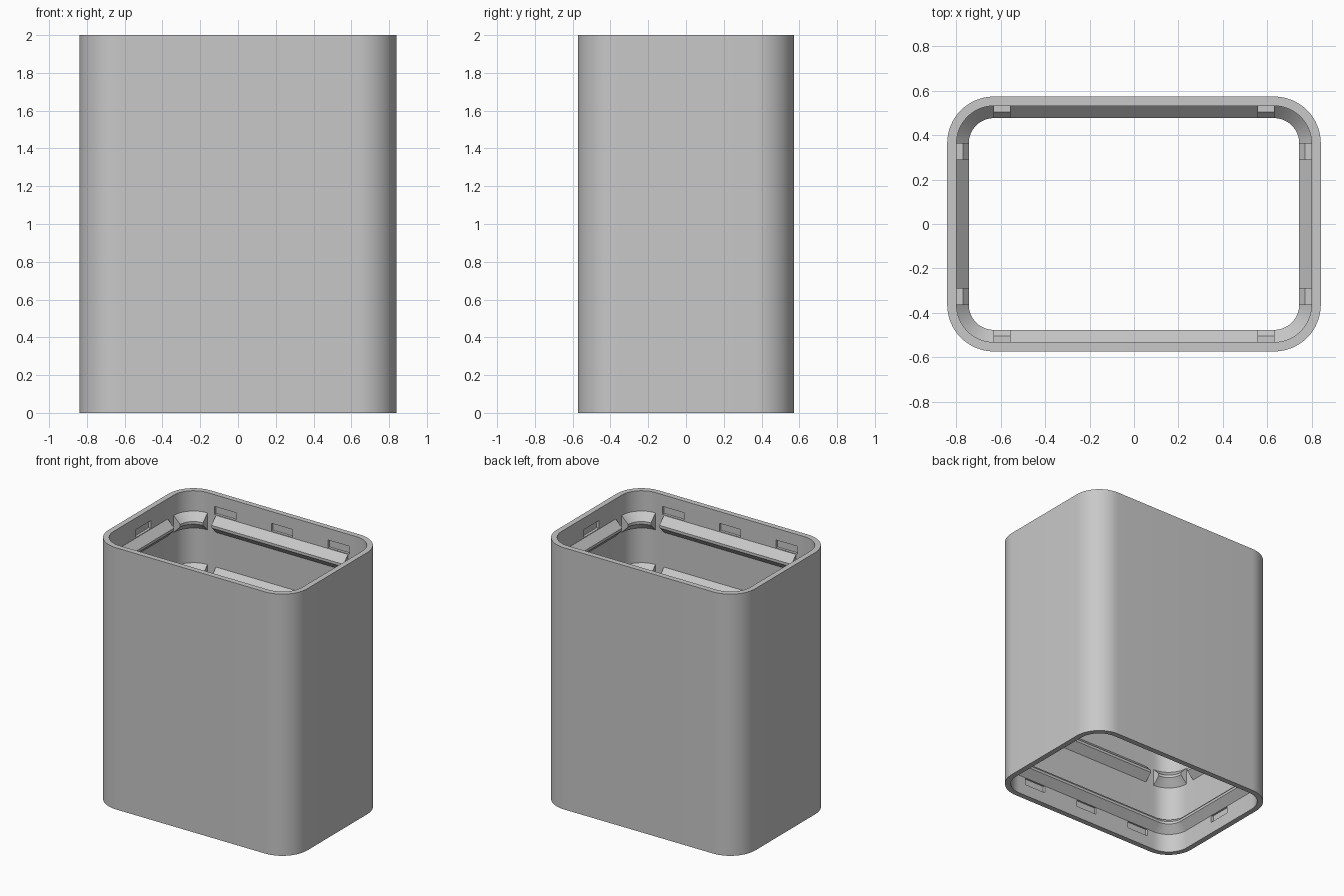
import bpy, bmesh, math
from mathutils import Vector

if "Cube" in bpy.data.objects:
    bpy.data.objects.remove(bpy.data.objects["Cube"])

HX, HY, R, H = 0.84, 0.573, 0.21, 2.0   # half sizes, corner radius, height
WALL, STEPS = 0.042, 16

grey = bpy.data.materials.new("light grey")
grey.diffuse_color = (0.58, 0.58, 0.58, 1)
grey.use_nodes = True
grey.node_tree.nodes["Principled BSDF"].inputs["Base Color"].default_value = grey.diffuse_color


def corner(k):
    """Points (base, outward normal) along rounded corner k."""
    sx, sy = ((1, 1), (-1, 1), (-1, -1), (1, -1))[k]
    c = Vector((sx * (HX - R), sy * (HY - R), 0))
    pts = []
    for i in range(STEPS + 1):
        a = math.pi / 2 * (k + i / STEPS)
        n = Vector((math.cos(a), math.sin(a), 0))
        pts.append((c + n * R, n))
    return pts


def side(k, gap):
    """Two points of the straight side that follows corner k."""
    a, n = corner(k)[-1]
    b = corner((k + 1) % 4)[0][0]
    d = (b - a).normalized() * gap
    return [(a + d, n), (b - d, n)]


FULL = [p for k in range(4) for p in corner(k)]


def sweep(bm, path, profile, closed):
    """Sweep a closed (inset, z) profile along a path."""
    rows = [[bm.verts.new(b - n * ins + Vector((0, 0, z))) for ins, z in profile]
            for b, n in path]
    m = len(profile)
    for i in range(len(rows) if closed else len(rows) - 1):
        r, s = rows[i], rows[(i + 1) % len(rows)]
        for j in range(m):
            bm.faces.new((r[j], s[j], s[(j + 1) % m], r[(j + 1) % m]))
    if not closed:
        bm.faces.new(rows[0])
        bm.faces.new(rows[-1])


def finish(bm, name, smooth=True):
    bmesh.ops.recalc_face_normals(bm, faces=bm.faces)
    me = bpy.data.meshes.new(name)
    bm.to_mesh(me)
    bm.free()
    ob = bpy.data.objects.new(name, me)
    bpy.context.collection.objects.link(ob)
    me.materials.append(grey)
    if smooth:
        bpy.ops.object.select_all(action='DESELECT')
        ob.select_set(True)
        bpy.context.view_layer.objects.active = ob
        bpy.ops.object.shade_smooth_by_angle(angle=math.radians(30))
    return ob


# Outer shell, open at both ends
bm = bmesh.new()
sweep(bm, FULL, [(0, 0), (0, H), (WALL, H), (WALL, 0)], True)
shell = finish(bm, "shell")

# Shallow latch recesses on the inside, near both rims
bm = bmesh.new()
for z in (0.12, H - 0.12):
    spots = [(x, s * (HY - WALL), 0.18, 0.04) for s in (-1, 1) for x in (-0.48, 0, 0.48)]
    spots += [(s * (HX - WALL), 0, 0.04, 0.18) for s in (-1, 1)]
    for x, y, w, d in spots:
        vs = bmesh.ops.create_cube(bm, size=1)["verts"]
        for v in vs:
            v.co = Vector((x + v.co.x * w, y + v.co.y * d, z + v.co.z * 0.06))
cutter = finish(bm, "recess_cutter", False)
cutter.hide_render = True
cutter.hide_set(True)
mod = shell.modifiers.new("recesses", 'BOOLEAN')
mod.operation = 'DIFFERENCE'
mod.solver = 'EXACT'
mod.object = cutter

# Broken ribs: four bars and four corner pieces per level
IN = 0.097
for i, z in enumerate((0.605, 1.0, 1.395, 1.79)):
    prof = [(0.03, z + 0.055), (WALL, z + 0.055), (IN, z), (IN, z - 0.02),
            (WALL, z - 0.075), (0.03, z - 0.075)]
    bm = bmesh.new()
    for k in range(4):
        sweep(bm, corner(k), prof, False)
        sweep(bm, side(k, 0.072), prof, False)
    finish(bm, f"rib_level_{i + 1}")

# Unbroken ledge at the bottom
bm = bmesh.new()
sweep(bm, FULL, [(0.03, 0.145), (WALL, 0.145), (IN, 0.20), (IN, 0.22),
                 (0.07, 0.25), (0.03, 0.25)], True)
finish(bm, "bottom_ledge")
